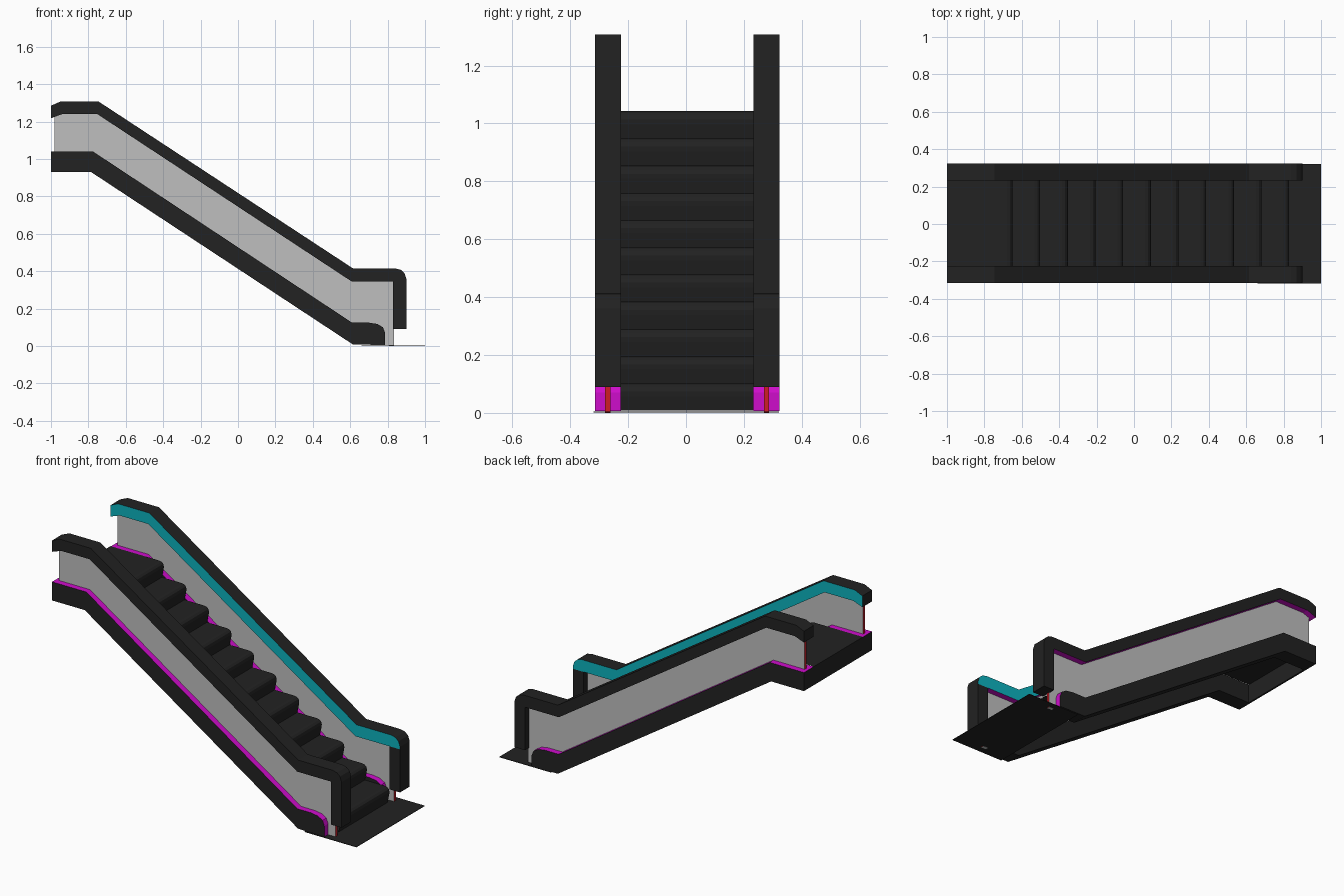
import bpy, bmesh

if "Cube" in bpy.data.objects:
    bpy.data.objects.remove(bpy.data.objects["Cube"])


def material(name, r, g, b):
    m = bpy.data.materials.new(name)
    m.diffuse_color = (r, g, b, 1)
    m.use_nodes = True
    m.node_tree.nodes["Principled BSDF"].inputs["Base Color"].default_value = m.diffuse_color
    return m


BLACK = material("charcoal", 0.016, 0.016, 0.016)
GLASS = material("pale_grey", 0.52, 0.52, 0.52)
MAGENTA = material("magenta", 0.62, 0.004, 0.60)
CYAN = material("teal", 0.004, 0.45, 0.52)
RED = material("red", 0.62, 0.012, 0.02)


def build(name, pts, y0, y1, mats, rule=None, closed=True):
    """Sweep an xz profile from y0 to y1; rule picks a material index per normal."""
    bm = bmesh.new()
    a = [bm.verts.new((x, y0, z)) for x, z in pts]
    b = [bm.verts.new((x, y1, z)) for x, z in pts]
    n = len(pts)
    for i in range(n if closed else n - 1):
        j = (i + 1) % n
        bm.faces.new((a[i], a[j], b[j], b[i]))
    if closed:
        bm.faces.new(a)
        bm.faces.new(b[::-1])
        bmesh.ops.recalc_face_normals(bm, faces=bm.faces[:])
    else:
        bm.normal_update()
        if sum(f.normal.z for f in bm.faces) < 0:
            bmesh.ops.reverse_faces(bm, faces=bm.faces[:])
    bm.normal_update()
    if rule:
        for f in bm.faces:
            f.material_index = rule(f.normal)
    me = bpy.data.meshes.new(name)
    bm.to_mesh(me)
    bm.free()
    for m in mats:
        me.materials.append(m)
    ob = bpy.data.objects.new(name, me)
    bpy.context.collection.objects.link(ob)
    return ob


MID = 0.004  # centre line of the two balustrades

rail = [(-1, 1.285), (-0.95, 1.307), (-0.745, 1.307), (0.615, 0.415),
        (0.84, 0.415), (0.87, 0.408), (0.89, 0.39), (0.9, 0.36), (0.9, 0.345),
        (0.83, 0.345), (0.608, 0.345), (-0.752, 1.24), (-0.94, 1.24), (-1, 1.218)]
post = [(0.83, 0.345), (0.9, 0.345), (0.9, 0.09), (0.83, 0.09)]
glass = [(-0.98, 1.25), (-0.75, 1.25), (0.612, 0.36), (0.835, 0.36),
         (0.835, 0.0), (0.63, 0.012), (-0.785, 0.945), (-0.98, 0.945)]
skirt = [(-1, 1.04), (-0.775, 1.04), (0.61, 0.125), (0.70, 0.125), (0.745, 0.118),
         (0.775, 0.10), (0.787, 0.07), (0.787, 0.006), (0.615, 0.008),
         (-0.785, 0.93), (-1, 0.93)]

for s, side in ((-1, "front"), (1, "back")):
    yc = MID + s * 0.274

    # handrail: teal inner side, magenta underside
    def rail_rule(n):
        if n.y * s < -0.9:
            return 1
        return 2 if n.z < -0.5 else 0

    # skirt: magenta top and rounded lower end
    def skirt_rule(n):
        return 1 if n.z > 0.5 or (n.x > 0.3 and n.z > -0.1) else 0

    # glass: red end edges
    def glass_rule(n):
        return 1 if abs(n.x) > 0.9 else 0

    build(side + "_handrail", rail, yc - 0.045, yc + 0.045, [BLACK, CYAN, MAGENTA], rail_rule)
    build(side + "_handrail_post", post, yc - 0.045, yc + 0.045, [BLACK])
    build(side + "_glass_panel", glass, yc - 0.009, yc + 0.009, [GLASS, RED], glass_rule)
    build(side + "_skirt", skirt, yc - 0.045, yc + 0.045, [BLACK, MAGENTA], skirt_rule)

# upper landing and rounded-nose steps as one folded sheet
RUN, RISE = 0.148, 0.094
steps = [(-1, 1.042)]
for k in range(11):
    x, z = -0.65 + k * RUN, 1.042 - k * RISE
    steps += [(x - 0.03, z), (x - 0.014, z - 0.004), (x - 0.004, z - 0.013),
              (x, z - 0.028), (x - 0.002, z - 0.045), (x - 0.013, max(z - RISE, 0.005))]
build("steps", steps, MID - 0.23, MID + 0.23, [BLACK], closed=False)

# end wall under the upper landing
build("upper_landing_end", [(-1, 0.93), (-0.99, 0.93), (-0.99, 1.04), (-1, 1.04)],
      MID - 0.23, MID + 0.23, [BLACK])

# thin floor plate at the lower end
build("lower_landing_plate", [(0.66, 0.002), (1, 0.002), (1, 0.005), (0.66, 0.005)],
      -0.319, 0.321, [BLACK])
